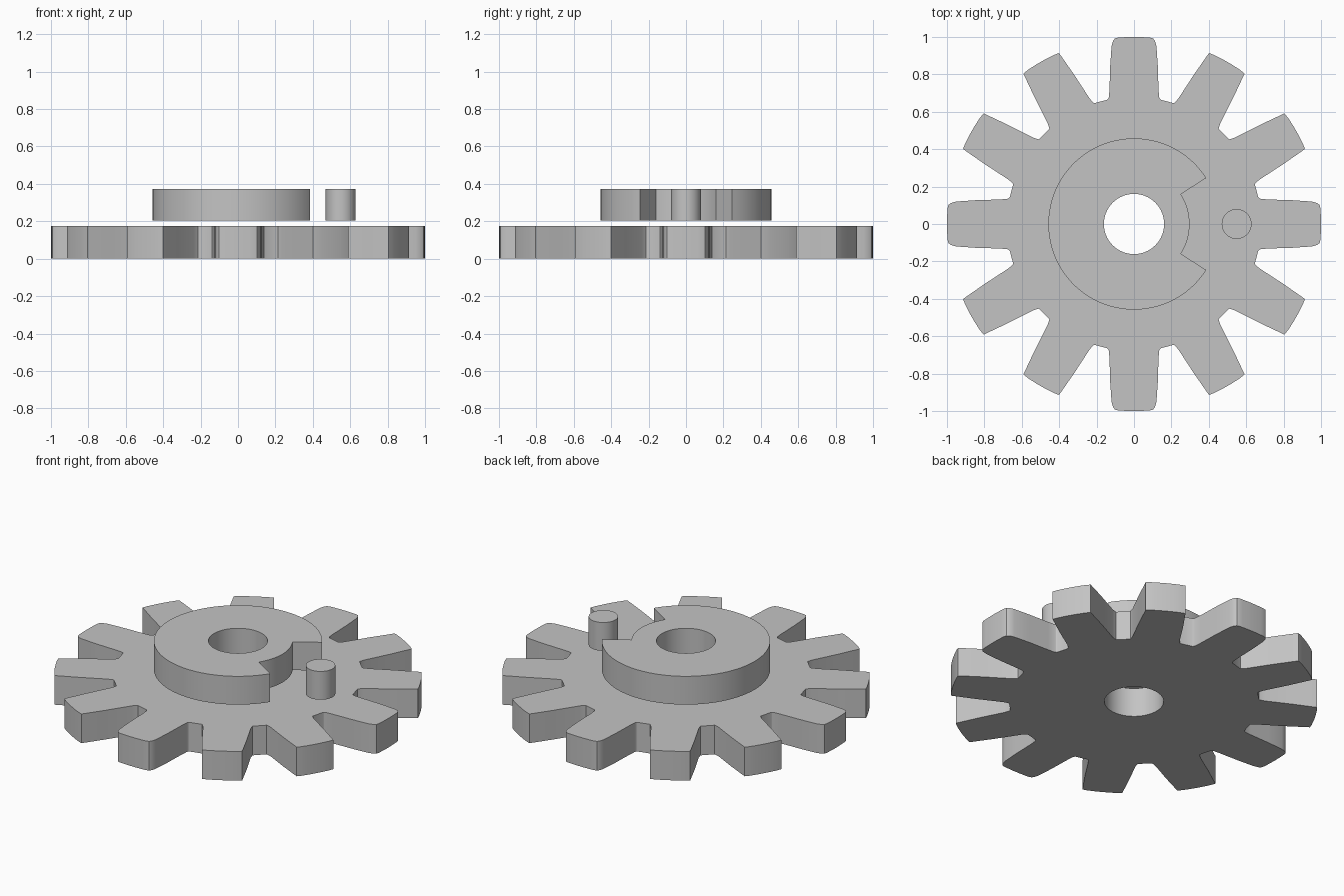
import bpy
import bmesh
from math import sin, cos, atan2, hypot, radians, pi

cube = bpy.data.objects.get("Cube")
if cube:
    bpy.data.objects.remove(cube, do_unlink=True)

GREY = (0.55, 0.55, 0.55, 1)
steel = bpy.data.materials.new("grey_metal")
steel.use_nodes = True
steel.diffuse_color = GREY
steel.node_tree.nodes["Principled BSDF"].inputs["Base Color"].default_value = GREY


def arc(radius, start=0, end=2 * pi, steps=64, centre=0):
    """Points along an arc, without the last one."""
    span = (end - start) / steps
    return [(centre + radius * cos(start + i * span), radius * sin(start + i * span))
            for i in range(steps)]


def plate(name, outlines, bottom, top):
    """Extrude closed outlines into a flat plate; inner outlines become holes."""
    curve = bpy.data.curves.new(name + "_outline", "CURVE")
    curve.dimensions = "2D"
    curve.fill_mode = "BOTH"
    curve.extrude = (top - bottom) / 2
    for points in outlines:
        spline = curve.splines.new("POLY")
        spline.points.add(len(points) - 1)
        for point, (x, y) in zip(spline.points, points):
            point.co = (x, y, 0, 1)
        spline.use_cyclic_u = True
    helper = bpy.data.objects.new(name + "_outline", curve)
    bpy.context.collection.objects.link(helper)
    bpy.context.view_layer.update()
    mesh = bpy.data.meshes.new_from_object(
        helper.evaluated_get(bpy.context.evaluated_depsgraph_get()))
    bpy.data.objects.remove(helper, do_unlink=True)
    bpy.data.curves.remove(curve)

    # Weld caps to walls and stand the plate at its height
    bm = bmesh.new()
    bm.from_mesh(mesh)
    bmesh.ops.remove_doubles(bm, verts=bm.verts, dist=0.0001)
    bmesh.ops.recalc_face_normals(bm, faces=bm.faces)
    bmesh.ops.translate(bm, verts=bm.verts, vec=(0, 0, (top + bottom) / 2))
    bm.to_mesh(mesh)
    bm.free()
    mesh.name = name
    mesh.materials.clear()
    mesh.materials.append(steel)
    part = bpy.data.objects.new(name, mesh)
    bpy.context.collection.objects.link(part)
    bpy.ops.object.select_all(action="DESELECT")
    part.select_set(True)
    bpy.context.view_layer.objects.active = part
    bpy.ops.object.shade_smooth_by_angle(angle=radians(28))


# Tooth flanks from root to tip, as (distance from axle, half width)
ROUNDED = [(0.664, 0.144), (0.669, 0.138), (0.68, 0.134), (0.72, 0.131), (0.85, 0.127),
           (0.95, 0.12), (0.98, 0.112), (0.992, 0.102), (0.997, 0.085)]
SHARP = [(0.666, 0.138), (0.676, 0.135), (0.70, 0.13), (0.85, 0.122), (0.992, 0.11)]

# Gear wheel: every third tooth has rounded corners
gear = []
for tooth in range(12):
    flank = ROUNDED if tooth % 3 == 0 else SHARP
    tip = atan2(flank[-1][1], flank[-1][0])
    crown = arc(1, -tip, tip, 8)[1:]
    profile = [(r, -w) for r, w in flank] + crown + flank[::-1]
    turn = tooth * pi / 6
    for x, y in profile:
        angle, radius = atan2(y, x) + turn, hypot(x, y)
        gear.append((radius * cos(angle), radius * sin(angle)))
BORE = 0.161
plate("gear_wheel", [gear, arc(BORE)], 0, 0.175)

# Notched collar, raised just clear of the gear
NOTCH = radians(32.5)
collar = (arc(0.458, NOTCH, 2 * pi - NOTCH, 72) + arc(0.458, -NOTCH, NOTCH, 1)
          + arc(0.297, -NOTCH, NOTCH, 16) + arc(0.297, NOTCH, 0, 1))
plate("notched_collar", [collar, arc(BORE)], 0.203, 0.373)

# Drive pin facing the notch
plate("drive_pin", [arc(0.08, steps=40, centre=0.549)], 0.203, 0.373)
